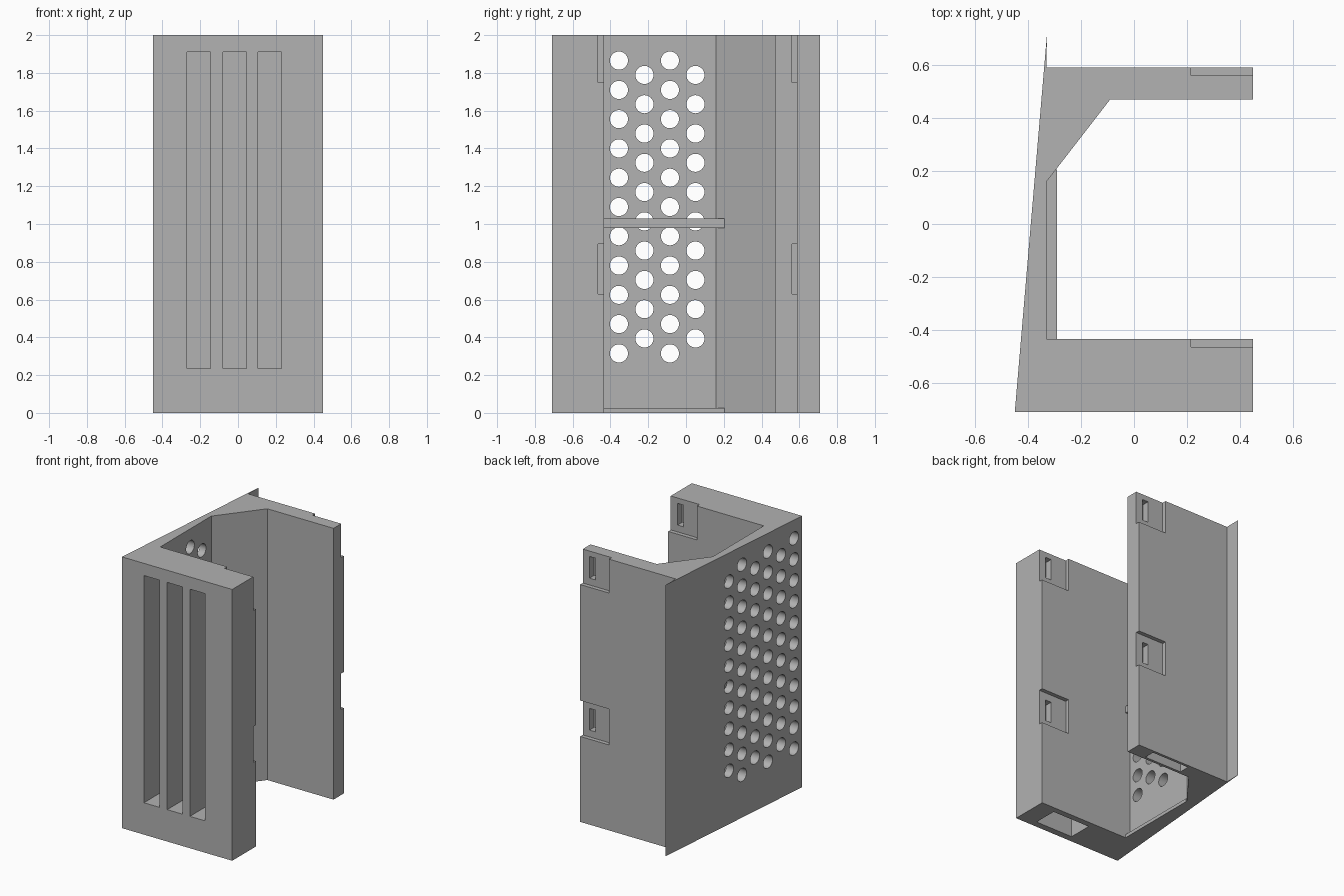
import bpy, bmesh
from math import radians
from mathutils import Matrix, Vector

cube = bpy.data.objects.get("Cube")
if cube:
    bpy.data.objects.remove(cube, do_unlink=True)

grey = bpy.data.materials.new("plain_grey")
grey.use_nodes = True
grey.diffuse_color = (0.445, 0.445, 0.445, 1)
grey.node_tree.nodes["Principled BSDF"].inputs["Base Color"].default_value = grey.diffuse_color


def make_object(name, bm):
    bmesh.ops.recalc_face_normals(bm, faces=bm.faces)
    mesh = bpy.data.meshes.new(name)
    bm.to_mesh(mesh)
    bm.free()
    mesh.materials.append(grey)
    obj = bpy.data.objects.new(name, mesh)
    bpy.context.collection.objects.link(obj)
    return obj


def add_box(bm, low, high):
    low, high = Vector(low), Vector(high)
    matrix = Matrix.Translation((low + high) / 2) @ Matrix.Diagonal((*(high - low), 1))
    bmesh.ops.create_cube(bm, size=1, matrix=matrix)


def boxes(name, spans):
    bm = bmesh.new()
    for low, high in spans:
        add_box(bm, low, high)
    return make_object(name, bm)


# Housing: C-shaped plan with a slanted back panel, extruded upward
plan = [(-0.45, -0.71), (0.45, -0.71), (0.45, -0.435), (-0.33, -0.435), (-0.33, 0.16),
        (-0.09, 0.47), (0.45, 0.47), (0.45, 0.59), (-0.33, 0.59), (-0.329, 0.71)]
bm = bmesh.new()
base = bm.faces.new([bm.verts.new((x, y, 0)) for x, y in plan])
top = bmesh.ops.extrude_face_region(bm, geom=[base])["geom"]
bmesh.ops.translate(bm, vec=(0, 0, 2), verts=[v for v in top if isinstance(v, bmesh.types.BMVert)])
housing = make_object("housing", bm)

# Staggered round vents through the slanted panel
bm = bmesh.new()
for column in range(6):
    odd = column % 2
    for row in range(10 + odd):
        y = 0.05 - 0.135 * column
        z = (0.315 if odd else 0.394) + 0.155 * row
        bmesh.ops.create_cone(bm, cap_ends=True, segments=32, radius1=0.048, radius2=0.048, depth=0.29,
                              matrix=Matrix.Translation((-0.455, y, z)) @ Matrix.Rotation(radians(90), 4, "Y"))
vents = make_object("vent_cutter", bm)

# Tall slots in the front and pockets in the underside
slots = boxes("front_slot_cutter", [((x, -0.8, 0.235), (x + 0.125, -0.49, 1.91)) for x in (-0.27, -0.08, 0.105)])
pockets = boxes("pocket_cutter", [((0, low, -0.1), (0.31, high, 0.2)) for low, high in ((-0.66, -0.48), (0.49, 0.57))])

# Latch recesses at the free ends of both arms, each with a narrow catch slot
recesses, catches = [], []
for face in (-0.435, 0.59):
    for low, high in ((0.63, 0.895), (1.75, 2.1)):
        recesses.append(((0.215, face - 0.03, low), (0.6, face + 0.02, high)))
        catches.append(((0.345, face - 0.085, low + 0.05), (0.395, face + 0.03, low + 0.21)))
cutters = [vents, slots, pockets, boxes("latch_recess_cutter", recesses), boxes("catch_slot_cutter", catches)]

# Cut everything out of the housing
for cutter in cutters:
    cutter.hide_render = True
    cut = housing.modifiers.new(cutter.name, "BOOLEAN")
    cut.operation = "DIFFERENCE"
    cut.solver = "EXACT"
    cut.object = cutter
bpy.context.view_layer.update()
result = housing.evaluated_get(bpy.context.evaluated_depsgraph_get())
cut_mesh = bpy.data.meshes.new_from_object(result)
housing.modifiers.clear()
housing.data = cut_mesh
for cutter in cutters:
    bpy.data.objects.remove(cutter, do_unlink=True)

# Ribs across the inside of the perforated panel
for name, low, high in (("middle_rib", 0.98, 1.03), ("bottom_rib", 0, 0.025)):
    boxes(name, [((-0.335, -0.44, low), (-0.29, 0.205, high))])

# Smooth only the round vent walls
bpy.ops.object.select_all(action="DESELECT")
housing.select_set(True)
bpy.context.view_layer.objects.active = housing
bpy.ops.object.shade_smooth_by_angle(angle=radians(30))
